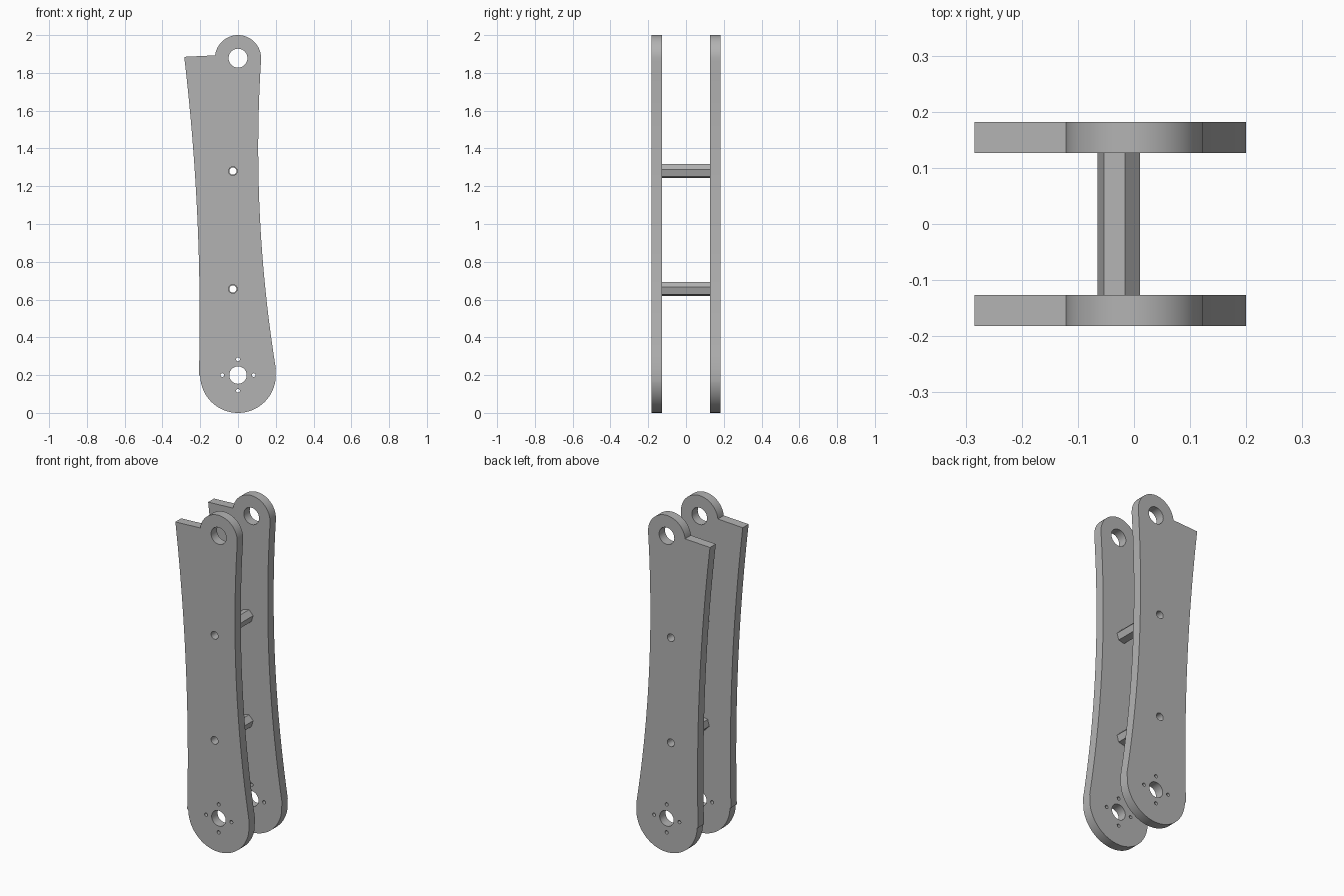
import bpy
from math import sin, cos, pi, radians

cube = bpy.data.objects.get("Cube")
if cube:
    bpy.data.objects.remove(cube, do_unlink=True)

metal = bpy.data.materials.new("grey metal")
metal.use_nodes = True
GREY = (0.45, 0.45, 0.45, 1)
metal.diffuse_color = GREY
metal.node_tree.nodes["Principled BSDF"].inputs["Base Color"].default_value = GREY

PIVOT_Z, TIP_Z = 0.2, 1.878
SPACER_X, SPACER_ZS = -0.027, (0.656, 1.28)


def arc(x, z, r, start, end, n):
    """Points along an arc, angles in degrees."""
    angles = [radians(start + (end - start) * i / n) for i in range(n + 1)]
    return [(x + r * cos(a), z + r * sin(a)) for a in angles]


def ring(x, z, r, n=40, turn=0):
    return arc(x, z, r, turn, turn + 360, n)[:-1]


def bow(x, z, r, z0, z1, n=24):
    """Shallow side curve whose extreme point is (x, z)."""
    zs = [z0 + (z1 - z0) * i / n for i in range(n + 1)]
    return [(x + (h - z) ** 2 / (2 * r), h) for h in zs]


def slab(name, loops, y, depth):
    """Fill an outline with holes in XZ and give it depth along y."""
    curve = bpy.data.curves.new(name, "CURVE")
    curve.dimensions = "2D"
    curve.fill_mode = "BOTH"
    curve.extrude = depth / 2
    for loop in loops:
        spline = curve.splines.new("POLY")
        spline.points.add(len(loop) - 1)
        for point, (x, z) in zip(spline.points, loop):
            point.co = (x, z, 0, 1)
        spline.use_cyclic_u = True
    curve.materials.append(metal)
    obj = bpy.data.objects.new(name, curve)
    obj.location.y = y
    obj.rotation_euler.x = pi / 2
    bpy.context.collection.objects.link(obj)
    bpy.ops.object.select_all(action="DESELECT")
    obj.select_set(True)
    bpy.context.view_layer.objects.active = obj
    bpy.ops.object.convert(target="MESH")
    bpy.ops.object.shade_smooth_by_angle(angle=radians(30))
    return obj


# Side plate outline: round foot, hollow right edge, round tip, bulging left edge
outline = arc(0, PIVOT_Z, 0.2, 181.5, 351, 48)
outline += bow(0.107, 1.4, 7.3, 0.235, 1.865)
outline += arc(0, TIP_Z, 0.122, -3, 173, 40)
outline += bow(-0.203, 0.5, -11.75, 1.885, 0.2)

# Pivot holes, bolt circle and spacer holes
holes = [ring(0, TIP_Z, 0.05), ring(0, PIVOT_Z, 0.046)]
holes += [ring(x, z, 0.01, 16) for x, z in ring(0, PIVOT_Z, 0.083, 4)]
holes += [ring(SPACER_X, z, 0.023, 24) for z in SPACER_ZS]

for name, side in (("front_plate", -1), ("back_plate", 1)):
    slab(name, [outline] + holes, side * 0.154, 0.055)

# Hollow hexagonal spacers between the plates
for name, z in zip(("lower_spacer", "upper_spacer"), SPACER_ZS):
    slab(name, [ring(SPACER_X, z, 0.039, 6, 13.6), ring(SPACER_X, z, 0.019, 24)], 0, 0.253)
